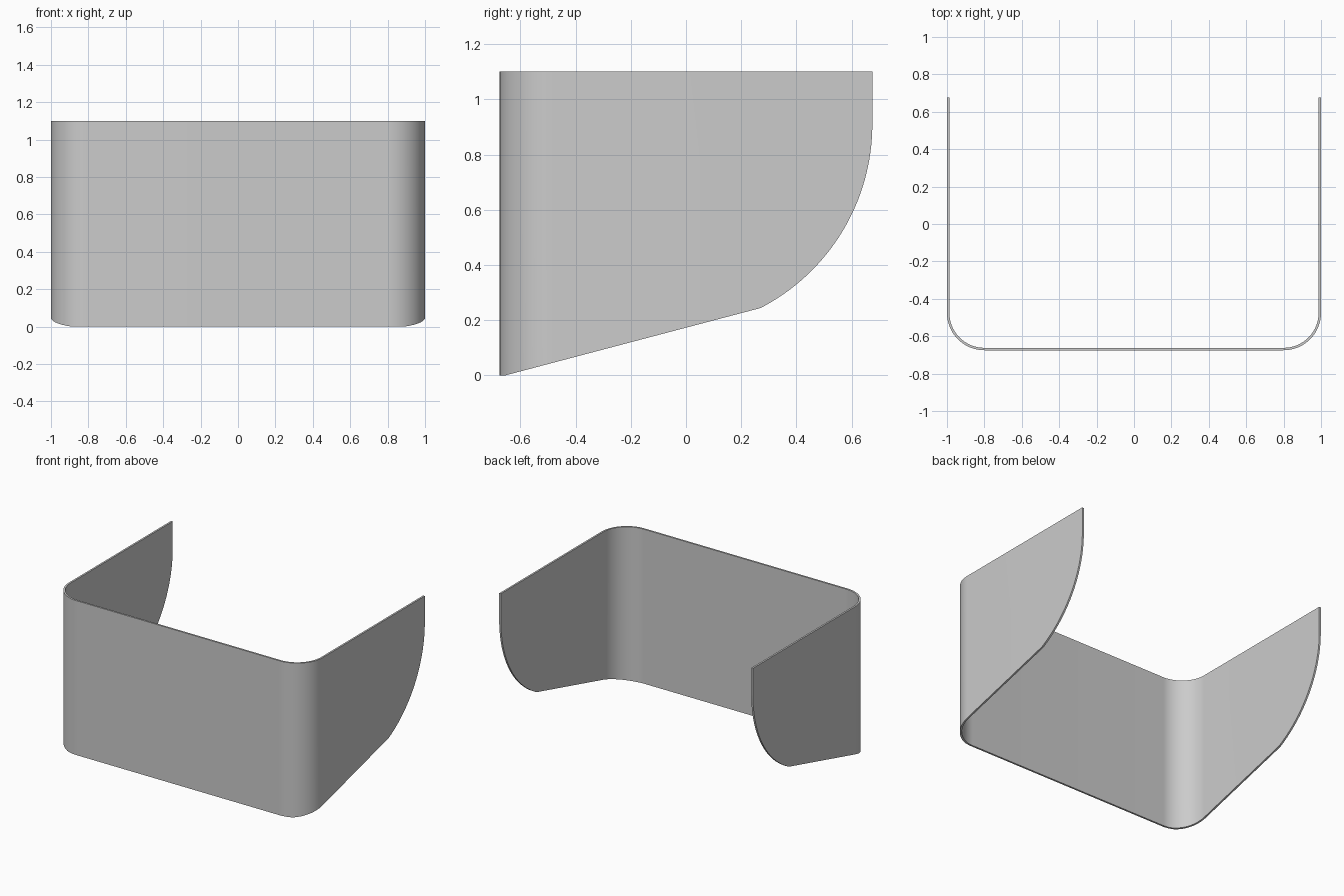
import bpy, bmesh
from math import sin, cos, pi, atan2

if "Cube" in bpy.data.objects:
    bpy.data.objects.remove(bpy.data.objects["Cube"])

TOP, X, Y, R, T = 1.10, 1.0, 0.675, 0.20, 0.013   # height, half width, half depth, corner radius, thickness
CY, CZ, CR = -0.075, 0.91, 0.75                   # curved rear edge: centre and radius
KNEE_Y, KNEE_Z, FLAT_Y = 0.27, 0.245, -0.655


def slope(y):
    return max(0.0, (y - FLAT_Y) * KNEE_Z / (KNEE_Y - FLAT_Y))


# Right half of the plan: outer point, inner point, bottom heights
stations = [((0, -Y, 0), (0, -Y + T, 0))]
CORNER = 24
for i in range(CORNER + 1):
    a = -pi / 2 + pi / 2 * i / CORNER
    pair = []
    for r in (R, R - T):
        y = -Y + R + r * sin(a)
        pair.append((X - R + r * cos(a), y, slope(y)))
    stations.append(tuple(pair))

# Side wall: straight slope to the knee, then the curved edge
a0 = atan2(KNEE_Z - CZ, KNEE_Y - CY)
ARC = 32
for i in range(ARC + 1):
    a = a0 * (1 - i / ARC)
    y, z = CY + CR * cos(a), CZ + CR * sin(a)
    stations.append(((X, y, z), (X - T, y, z)))

# Loft the thin wall section through the stations
bm = bmesh.new()
rings = []
for o, n in stations:
    rings.append([bm.verts.new(p) for p in
                  (o, (o[0], o[1], TOP), (n[0], n[1], TOP), n)])
for a, b in zip(rings, rings[1:]):
    for k in range(4):
        m = (k + 1) % 4
        bm.faces.new((a[k], b[k], b[m], a[m]))
bm.faces.new(rings[-1])
bmesh.ops.recalc_face_normals(bm, faces=bm.faces)
# Make the front wall face outward
bm.faces.ensure_lookup_table()
bm.normal_update()
if bm.faces[0].normal.y > 0:
    bmesh.ops.reverse_faces(bm, faces=bm.faces)
mesh = bpy.data.meshes.new("wraparound_panel")
bm.to_mesh(mesh)
bm.free()

panel = bpy.data.objects.new("wraparound_panel", mesh)
bpy.context.collection.objects.link(panel)
panel.modifiers.new("mirror", 'MIRROR').use_axis[0] = True

# Smooth corners, crisp rims
bpy.context.view_layer.objects.active = panel
panel.select_set(True)
bpy.ops.object.shade_smooth_by_angle()
